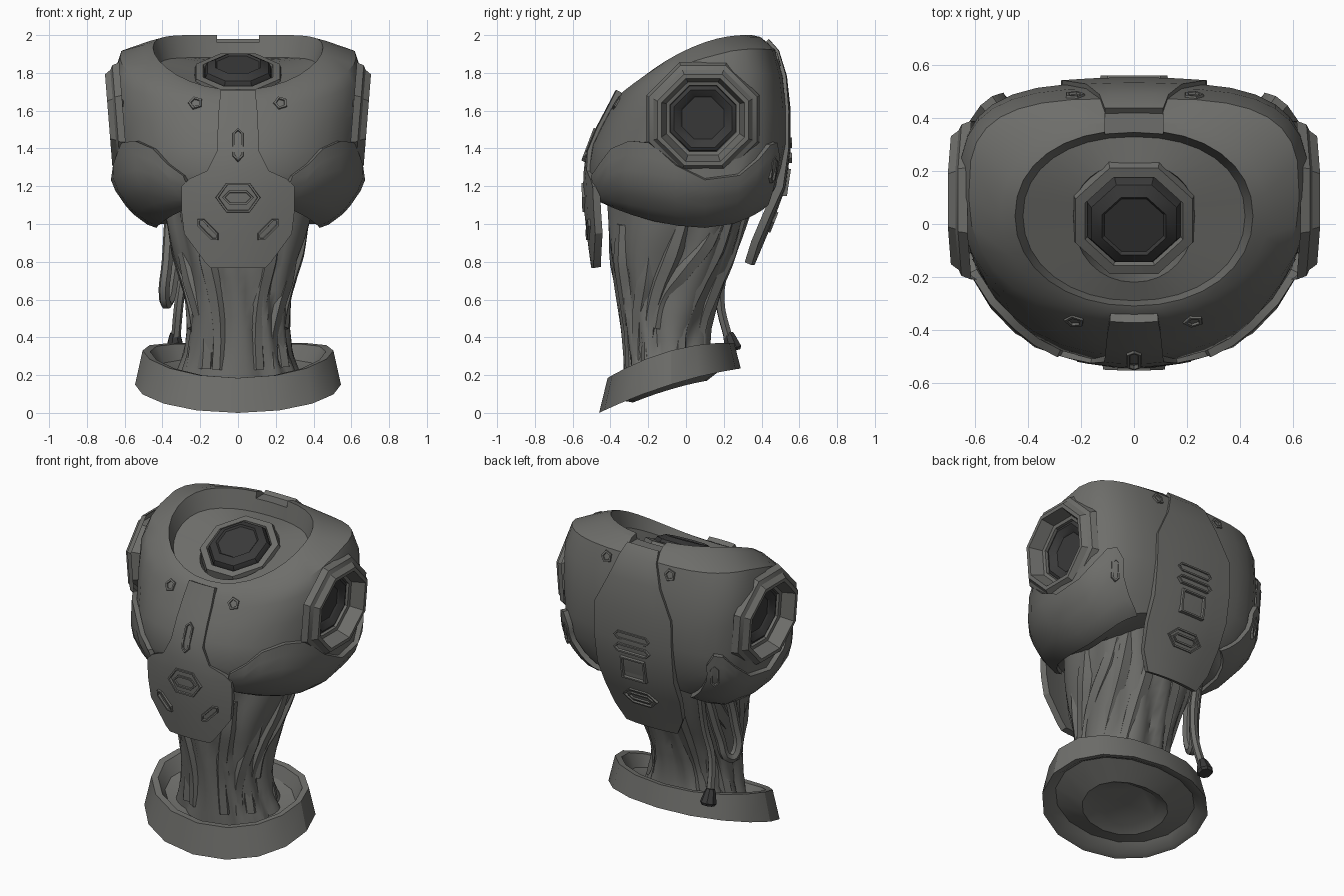
import bpy, bmesh, math
from mathutils import Vector, Matrix

if "Cube" in bpy.data.objects:
    bpy.data.objects.remove(bpy.data.objects["Cube"])


def material(name, c):
    m = bpy.data.materials.new(name)
    m.diffuse_color = (*c, 1)
    m.use_nodes = True
    m.node_tree.nodes["Principled BSDF"].inputs["Base Color"].default_value = m.diffuse_color
    return m


GREY = material("warm grey", (0.155, 0.155, 0.145))
DARK = material("dark grey", (0.042, 0.042, 0.042))


def finish(ob, angle=30):
    bpy.ops.object.select_all(action='DESELECT')
    ob.select_set(True)
    bpy.context.view_layer.objects.active = ob
    for m in list(ob.modifiers):
        bpy.ops.object.modifier_apply(modifier=m.name)
    bpy.ops.object.shade_smooth_by_angle(angle=math.radians(angle))


def loft(name, rings, mat=GREY, closed=True, caps=True, mtx=None, angle=30, thick=0):
    """Skin a stack of equal-length point loops; optional caps and thickness."""
    bm = bmesh.new()
    vs = [[bm.verts.new(p) for p in r] for r in rings]
    n = len(vs[0])
    for a, b in zip(vs, vs[1:]):
        for i in range(n if closed else n - 1):
            j = (i + 1) % n
            bm.faces.new((a[i], a[j], b[j], b[i]))
    if closed and caps:
        bm.faces.new(vs[0][::-1])
        bm.faces.new(vs[-1])
    if mtx:
        bm.transform(mtx)
    bmesh.ops.recalc_face_normals(bm, faces=bm.faces)
    me = bpy.data.meshes.new(name)
    bm.to_mesh(me)
    bm.free()
    ob = bpy.data.objects.new(name, me)
    bpy.context.collection.objects.link(ob)
    me.materials.append(mat)
    if thick:
        s = ob.modifiers.new("thickness", 'SOLIDIFY')
        s.thickness, s.offset = thick, 0
    finish(ob, angle)
    return ob


def lathe(name, profile, n, mtx, mat, caps=True):
    off = math.pi / n
    return loft(name, [[(r * math.cos(off + math.tau * i / n), r * math.sin(off + math.tau * i / n), h)
                        for i in range(n)] for r, h in profile], mat, mtx=mtx, caps=caps, angle=25)


def aim(loc, normal, roll=0):
    q = Vector(normal).to_track_quat('Z', 'Y')
    return Matrix.Translation(loc) @ q.to_matrix().to_4x4() @ Matrix.Rotation(roll, 4, 'Z')


def oval(spec, a, cy=0.1, nf=2.2, nb=3.3):
    """Point at angle a (0 = +x, -90 = front) on a tilted, boxy oval."""
    yf, yb, rx, zf, zs, zb = spec
    c, s = math.cos(a), math.sin(a)
    n = nf if s < 0 else nb
    f = math.copysign(abs(s) ** (2 / n), s)
    x = math.copysign(rx * abs(c) ** (2 / n), c)
    y = cy + f * (cy - yf if s < 0 else yb - cy)
    z = zs + (zb - zf) / 2 * f + ((zb + zf) / 2 - zs) * f * f
    return Vector((x, y, z))


def angles(n):
    return [math.tau * i / n for i in range(n)]


# torso shell: front y, back y, half width, then front / side / back height
BODY = [(-0.42, 0.38, 0.37, 1.15, 1.00, 1.12), (-0.48, 0.45, 0.43, 1.15, 1.00, 1.13),
        (-0.505, 0.48, 0.55, 1.20, 1.09, 1.20), (-0.525, 0.51, 0.64, 1.28, 1.22, 1.30),
        (-0.50, 0.535, 0.645, 1.42, 1.40, 1.42), (-0.45, 0.535, 0.66, 1.52, 1.60, 1.60),
        (-0.40, 0.515, 0.66, 1.61, 1.79, 1.78), (-0.37, 0.475, 0.625, 1.66, 1.88, 1.92)]
COLLAR = [(-0.34, 0.40, 0.505, 1.695, 1.92, 1.99), (-0.31, 0.355, 0.45, 1.71, 1.935, 2.0),
          (-0.29, 0.33, 0.42, 1.65, 1.83, 1.88), (-0.22, 0.23, 0.23, 1.69, 1.79, 1.88),
          (-0.19, 0.21, 0.20, 1.58, 1.66, 1.74)]
torso = loft("torso_shell", [[oval(s, a) for a in angles(32)] for s in BODY] +
             [[oval(s, a, 0.03, 2.1, 2.2) for a in angles(32)] for s in COLLAR])


def cut(target, cutter):
    m = target.modifiers.new("cut", 'BOOLEAN')
    m.object, m.operation, m.solver = cutter, 'DIFFERENCE', 'EXACT'
    finish(target, 33)
    bpy.data.objects.remove(cutter)


# arm openings and the notch in the back of the collar
ARM = {s: aim((s * 0.635, 0.09, 1.555), (s, 0, -0.08)) for s in (-1, 1)}
for s in ARM:
    cut(torso, lathe("arm_cutter", [(0.24, -0.13), (0.24, 0.3)], 8, ARM[s], GREY))
cut(torso, loft("notch_cutter", [[(-.11, 0.2, z), (.11, 0.2, z), (.11, 0.7, z), (-.11, 0.7, z)]
                                 for z in (1.96, 2.2)]))

# arm sockets: stepped light rim with a dark cup
for s in ARM:
    lathe("arm_socket_rim", [(0.325, -0.03), (0.31, 0.008), (0.285, 0.02), (0.262, 0.05), (0.238, 0.05),
                             (0.21, -0.03), (0.19, -0.035), (0.18, -0.11)], 8, ARM[s], GREY, False)
    lathe("arm_socket_plug", [(0.20, -0.11), (0.185, -0.05), (0.165, -0.04), (0.13, -0.06), (0.12, -0.07)],
          8, ARM[s], DARK)

# neck socket, tilted forward, with a raised dark plug
NECK = aim((0, 0.015, 1.80), (0, -0.48, 1))
lathe("neck_socket_rim", [(0.255, -0.05), (0.24, 0.008), (0.20, 0.012), (0.185, -0.03)], 8, NECK, GREY, False)
lathe("neck_socket_plug", [(0.195, -0.08), (0.19, 0.0), (0.175, 0.03), (0.13, 0.055), (0.12, 0.045)],
      8, NECK, DARK)


def surf(u, a):
    i = min(int(u), len(BODY) - 2)
    return oval(BODY[i], a).lerp(oval(BODY[i + 1], a), u - i)


def normal(u, a):
    n = (surf(u, a + 0.02) - surf(u, a - 0.02)).cross(surf(u + 0.05, a) - surf(u - 0.05, a))
    return n.normalized()


# padded side pods under the arms: angle, upper level on the shell
TOP = [(-66, 2.9), (-58, 3.35), (-50, 3.9), (-38, 4.2), (-25, 4.15), (-12, 3.5), (0, 3.1),
       (14, 3.15), (28, 3.6), (38, 4.05), (46, 4.1), (52, 3.6)]
for s in (-1, 1):
    rows = []
    for k in range(8):
        row = []
        for d, t in TOP:
            a, u = math.radians(d), 0.95 + (t - 0.95) * k / 7
            p = surf(u, a) + normal(u, a) * (0.006 if k == 0 else 0.018)
            row.append((s * p.x, p.y, p.z))
        rows.append(row)
    loft("side_pod", rows, closed=False, thick=0.03, angle=35)


def plate(name, rows, thick):
    """Curved armour plate from rows of height, half width, centre y, curvature."""
    loft(name, [[(w * t, y + k * (w * t) ** 2, z) for t in (-1, -0.6, -0.2, 0.2, 0.6, 1)]
                for z, w, y, k in rows], closed=False, thick=thick)


plate("front_plate", [(1.70, .09, -.355, .6), (1.6, .10, -.407, .6), (1.5, .105, -.46, .6), (1.38, .11, -.51, .6),
                      (1.28, .16, -.522, .6), (1.24, .25, -.525, .6), (1.20, .295, -.527, .6),
                      (1.08, .295, -.522, .6), (0.95, .28, -.508, .6), (0.80, .17, -.487, .6),
                      (0.77, .14, -.482, .6)], 0.04)
plate("back_plate", [(1.965, .11, .425, -.15), (1.91, .13, .475, -.15), (1.78, .18, .515, -.15),
                     (1.6, .27, .535, -.15), (1.4, .275, .535, -.15), (1.2, .27, .51, -.2), (1.05, .265, .455, -.4),
                     (0.9, .24, .392, -.5), (0.79, .18, .345, -.5)], 0.04)


# raised frames around slots, long hexagons in outline
def frame(name, w, h, mtx, point=0.5):
    def loop(w, h, z):
        e = w / 2 - h * point
        return [(w / 2, 0, z), (e, h / 2, z), (-e, h / 2, z), (-w / 2, 0, z), (-e, -h / 2, z), (e, -h / 2, z)]
    loft(name, [loop(w, h, -0.02), loop(w - .006, h - .006, 0.008), loop(w - .03, h - .026, 0.008),
                loop(w - .036, h - .032, -0.006)], mtx=mtx, angle=20)


frame("belly_hexagon", 0.24, 0.16, aim((0, -0.543, 1.14), (0, -1, -0.03)), 0.36)
frame("belly_hexagon_inner", 0.17, 0.08, aim((0, -0.543, 1.14), (0, -1, -0.03)))
frame("chest_slot", 0.19, 0.06, aim((0, -0.514, 1.42), (0, -1, 0.38), math.pi / 2))
for s in (-1, 1):
    frame("belly_slot", 0.16, 0.055, aim((s * 0.16, -0.517, 0.97), (s * 0.18, -1, -0.11), s * 0.8))
    p, n = surf(3.1, math.radians(46)), normal(3.1, math.radians(46))
    frame("pod_slot", 0.15, 0.055, aim((s * (p.x + n.x * .028), p.y + n.y * .028, p.z),
                                       (s * n.x, n.y, n.z), math.pi / 2))
for z in (1.43, 1.35):
    frame("back_slot", 0.26, 0.06, aim((0, 0.553, z), (0, 1, -0.03)))
frame("back_panel", 0.18, 0.15, aim((0, 0.537, 1.22), (0, 1, -0.15)), 0.02)
frame("back_hexagon", 0.25, 0.12, aim((0, 0.46, 1.01), (0, 1, -0.4)))
frame("back_hexagon_inner", 0.18, 0.06, aim((0, 0.46, 1.01), (0, 1, -0.4)))

# pentagon studs found by casting onto the shell
for y0, z in ((-1, 1.64), (1, 1.87)):
    for s in (-1, 1):
        hit, loc, n, _ = torso.ray_cast((s * 0.225, y0 * 2, z), (0, -y0, 0))
        if hit:
            lathe("stud", [(0.045, -0.02), (0.038, 0.008), (0.025, 0.008), (0.022, -0.002)], 5, aim(loc, n), GREY)

# waist of bundled fibres: height, front y, back y, half width
WAIST = [(0.17, -.32, .15, .33), (0.3, -.325, .13, .285), (0.45, -.34, .135, .27), (0.62, -.365, .18, .28),
         (0.8, -.40, .25, .325), (0.95, -.41, .30, .365), (1.12, -.42, .36, .40)]


def waist(z, a, grow=0.0):
    for p, q in zip(WAIST, WAIST[1:]):
        if z <= q[0]:
            break
    t = (z - p[0]) / (q[0] - p[0])
    yf, yb, rx = (p[i] + (q[i] - p[i]) * t for i in (1, 2, 3))
    v = oval((yf - grow, yb + grow, rx + grow, z, z, z), a, (yf + yb) / 2, 2.2, 2.2)
    v.z += max(0, 0.45 - z) * (v.y + 0.2) * 0.7  # foot follows the tray's tilt
    return v


def fibre(z, a):
    g = 0.035 * abs(math.sin(4.5 * (a + 0.25 * math.sin(4 * z + 2 * a)))) - 0.028
    return waist(z, a, g)


loft("waist_fibres", [[fibre(0.17 + 0.95 * k / 14, a) for a in angles(56)] for k in range(15)], angle=40)


def tube(name, pts, r, radii=None, mat=GREY):
    cu = bpy.data.curves.new(name, 'CURVE')
    cu.dimensions, cu.bevel_depth, cu.bevel_resolution, cu.use_fill_caps = '3D', r, 1, True
    cu.resolution_u = 4
    sp = cu.splines.new('BEZIER')
    sp.bezier_points.add(len(pts) - 1)
    for i, (b, p) in enumerate(zip(sp.bezier_points, pts)):
        b.co, b.radius = p, (radii[i] if radii else 1)
        b.handle_left_type = b.handle_right_type = 'AUTO'
    ob = bpy.data.objects.new(name, cu)
    bpy.context.collection.objects.link(ob)
    cu.materials.append(mat)
    bpy.ops.object.select_all(action='DESELECT')
    ob.select_set(True)
    bpy.context.view_layer.objects.active = ob
    bpy.ops.object.convert(target='MESH')
    finish(bpy.context.object, 40)


# broad strands crossing the waist: start angle, end angle, start height, end height
STRANDS = [(-22, -52, 0.85, 0.24), (-58, -70, 1.0, 0.24), (5, -30, 1.05, 0.24),
           (38, -14, 1.05, 0.45), (50, 14, 1.08, 0.24), (75, 55, 1.05, 0.24)]
for s in (-1, 1):
    for a0, a1, z0, z1 in STRANDS:
        pts = []
        for k in range(5):
            t = k / 4
            p = waist(z0 + (z1 - z0) * t, math.radians(a0 + (a1 - a0) * (t * t * (3 - 2 * t))), -0.038)
            pts.append((s * p.x, p.y, p.z))
        tube("waist_strand", pts, 0.052, (0.75, 1.1, 1.0, 0.8, 0.85))

# tilted pelvis tray, hollowed underneath around a raised centre
TRAY = [(-0.23, 0.07, 0.22, 0.095, 0.15, 0.185), (-0.28, 0.11, 0.28, 0.055, 0.125, 0.17),
        (-0.39, 0.22, 0.46, 0.075, 0.19, 0.255), (-0.43, 0.265, 0.51, 0.015, 0.155, 0.235),
        (-0.46, 0.29, 0.545, 0.0, 0.15, 0.235),
        (-0.415, 0.255, 0.505, 0.185, 0.33, 0.37), (-0.375, 0.22, 0.465, 0.185, 0.325, 0.365),
        (-0.35, 0.19, 0.42, 0.15, 0.24, 0.29), (-0.29, 0.12, 0.30, 0.15, 0.20, 0.24)]
loft("pelvis_tray", [[oval(s, a, -0.08, 2.1, 2.1) for a in angles(16)] for s in TRAY])

# loose cables on one side, one ending in a dark plug
tube("hanging_cable", [(-.29, .27, 1.05), (-.28, .21, .8), (-.31, .18, .6), (-.33, .225, .39)], 0.025)
tube("looped_cable", [(-.36, .10, 1.05), (-.375, .04, .8), (-.39, .04, .61), (-.375, .09, .58),
                      (-.34, .14, .72), (-.31, .22, 1.0)], 0.03)
lathe("cable_plug", [(0.026, 0.05), (0.034, 0.03), (0.05, -0.035), (0.04, -0.05)], 8,
      aim((-.333, .238, .375), (0, -0.3, 1)), DARK)
